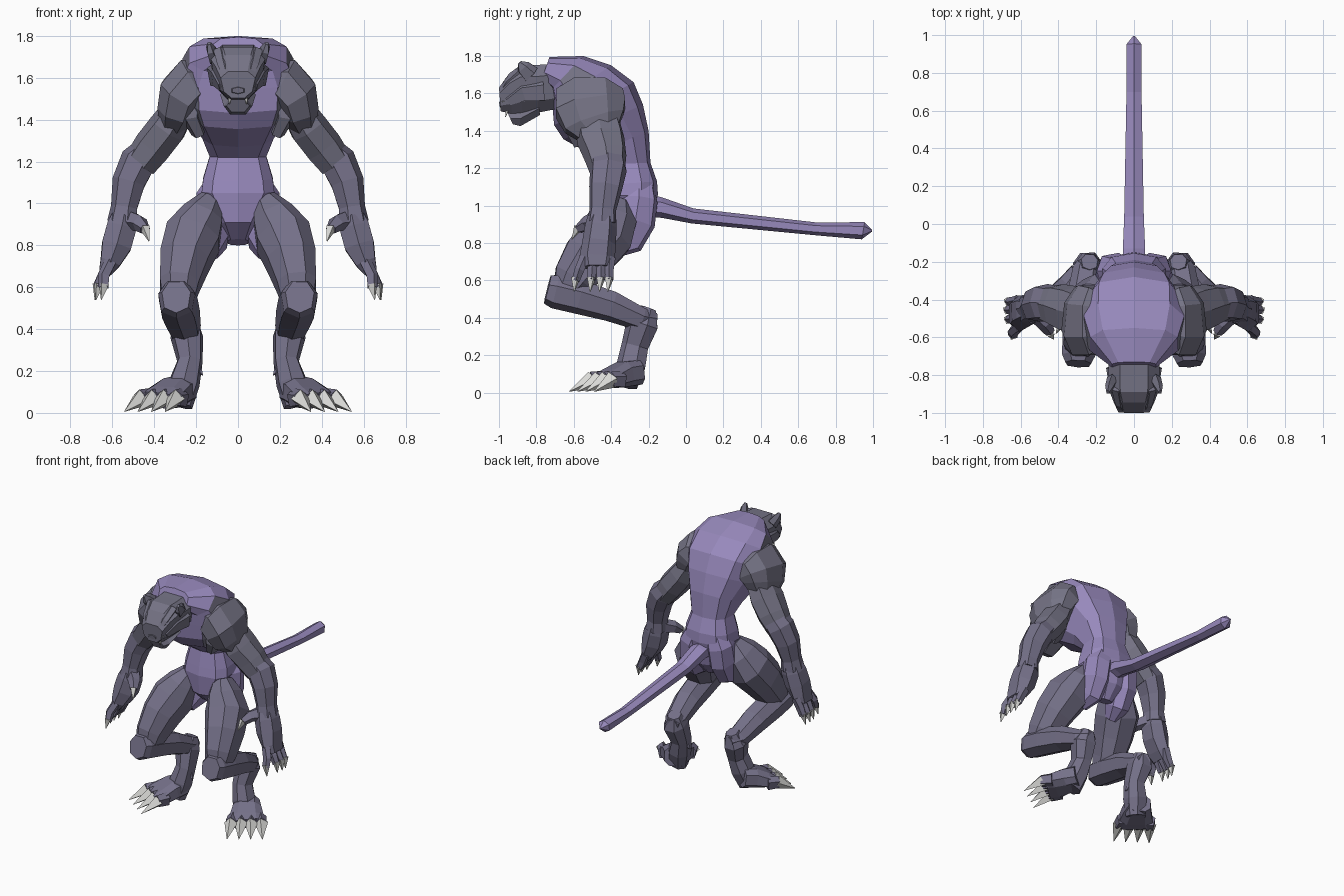
import bpy, bmesh, math
from mathutils import Vector as V


def material(name, rgb):
    m = bpy.data.materials.new(name)
    m.diffuse_color = (*rgb, 1)
    return m


PURPLE = material("purple_hide", (0.31, 0.25, 0.50))
GREY = material("grey_fur", (0.178, 0.172, 0.235))
DUSK = material("dusky_fur", (0.178, 0.165, 0.25))
BONE = material("claw_bone", (0.70, 0.70, 0.68))
EYE = material("pale_eye", (0.5, 0.52, 0.48))


def skin(name, frames, sides, mat, mirror=False, square=0.85, turn=0.0, taper=0.0):
    """Loft faceted rings given as (centre, half axis A, half axis B)."""
    bm = bmesh.new()
    rows = []
    for c, a, b in frames:
        row = []
        for i in range(sides):
            t = math.tau * (i + turn) / sides
            u, v = (math.copysign(abs(f) ** square, f) for f in (math.cos(t), math.sin(t)))
            row.append(bm.verts.new(c + a * u + b * v * (1 + taper * u)))
        rows.append(row)
    for r, s in zip(rows, rows[1:]):
        for i in range(sides):
            j = (i + 1) % sides
            bm.faces.new((r[i], r[j], s[j], s[i]))
    bm.faces.new(rows[0][::-1])
    bm.faces.new(rows[-1])
    bmesh.ops.recalc_face_normals(bm, faces=bm.faces)
    me = bpy.data.meshes.new(name)
    bm.to_mesh(me)
    bm.free()
    me.materials.append(mat)
    ob = bpy.data.objects.new(name, me)
    bpy.context.collection.objects.link(ob)
    if mirror:
        ob.modifiers.new("mirror", 'MIRROR').use_mirror_merge = False
    return ob


def body(name, rings, sides, mat, **kw):
    """Rings across the centre plane: front y, z, back y, z, half width."""
    frames = []
    for fy, fz, by, bz, w in rings:
        f, b = V((0, fy, fz)), V((0, by, bz))
        frames.append(((f + b) / 2, (b - f) / 2, V((w, 0, 0))))
    return skin(name, frames, sides, mat, **kw)


def limb(name, rings, sides, mat, ref, **kw):
    """Rings along a path: x, y, z, half size across ref, half size along ref."""
    pts = [V(r[:3]) for r in rings]
    frames = []
    for i, r in enumerate(rings):
        t = (pts[min(i + 1, len(pts) - 1)] - pts[max(i - 1, 0)]).normalized()
        side = (ref - t * ref.dot(t)).normalized()
        frames.append((pts[i], t.cross(side) * r[3], side * r[4]))
    return skin(name, frames, sides, mat, mirror=True, **kw)


X, Y = V((1, 0, 0)), V((0, 1, 0))


def spike(name, base, tip, r, mat, end=0.002):
    limb(name, [(*base, r, r), (*tip, end, end)], 4, mat, V((0.9, 0.43, 0.1)))


# torso, curling forward from crotch to neck
torso = body("torso", [
    (-.36, .83, -.26, .80, .05), (-.45, .91, -.18, .89, .09), (-.46, 1.05, -.15, 1.06, .18),
    (-.45, 1.11, -.155, 1.13, .172), (-.43, 1.22, -.19, 1.23, .14), (-.50, 1.27, -.20, 1.40, .175),
    (-.655, 1.355, -.23, 1.54, .235), (-.705, 1.43, -.28, 1.66, .27), (-.715, 1.54, -.40, 1.75, .275),
    (-.72, 1.62, -.55, 1.80, .24), (-.77, 1.68, -.73, 1.795, .12)], 10, PURPLE, square=.7)
# flanks of the chest are furred
torso.data.materials.append(GREY)
for p in torso.data.polygons:
    if abs(p.normal.x) > .75 and p.center.z > 1.32 and p.center.y < -.42:
        p.material_index = 1
# rump on each side of the tail
limb("rump", [(.07, -.25, 1.12, .07, .08), (.105, -.25, 1.03, .095, .10), (.115, -.27, .92, .09, .11),
              (.115, -.32, .82, .07, .10), (.13, -.39, .765, .04, .05)], 7, PURPLE, Y)

# tail
body("tail", [
    (-.22, .94, -.20, 1.06, .07), (-.13, .935, -.13, 1.045, .068), (.03, .905, .04, .985, .06),
    (.69, .842, .70, .91, .046), (.94, .82, .955, .912, .046), (.995, .862, .995, .872, .006)],
    6, PURPLE, square=1)

# head: skull, jaw, brows, ears, eyes and nose
body("head", [
    (-.64, 1.52, -.64, 1.77, .13), (-.79, 1.49, -.80, 1.76, .13), (-.875, 1.49, -.89, 1.755, .125),
    (-.93, 1.485, -.945, 1.715, .105), (-.99, 1.50, -1.0, 1.635, .08)], 8, GREY,
    turn=.5, square=.75, taper=.2)
body("jaw", [(-.78, 1.48, -.79, 1.56, .085), (-.885, 1.42, -.89, 1.51, .068),
             (-.925, 1.432, -.955, 1.50, .055)], 6, GREY, turn=.5)
limb("cheek", [(.10, -.76, 1.62, .07, .05), (.10, -.87, 1.61, .06, .03),
               (.075, -.95, 1.56, .03, .02)], 5, GREY, X)
limb("brow", [(.085, -.87, 1.73, .025, .035), (.07, -.95, 1.66, .025, .03),
              (.055, -.985, 1.61, .015, .018)], 5, GREY, X)
limb("ear", [(.115, -.83, 1.70, .05, .03), (.132, -.87, 1.74, .04, .022),
             (.138, -.89, 1.765, .012, .01)], 5, GREY, X)
limb("eye", [(.064, -.975, 1.558, .012, .017), (.068, -.987, 1.558, .008, .013)], 4, EYE, X)
body("nose", [(-.98, 1.515, -.985, 1.56, .045), (-.995, 1.525, -1.0, 1.555, .03)], 6, GREY)
spike("fang", (.04, -.955, 1.51), (.04, -.965, 1.475), .01, BONE)

# arm from deltoid to upper arm
limb("shoulder", [
    (.14, -.51, 1.59, .08, .14), (.21, -.515, 1.575, .135, .19), (.265, -.51, 1.52, .122, .20),
    (.288, -.49, 1.45, .10, .175), (.31, -.46, 1.38, .07, .11)], 8, GREY, Y, turn=.5)
limb("upper_arm", [
    (.28, -.47, 1.45, .08, .12), (.335, -.455, 1.36, .095, .13), (.405, -.43, 1.27, .095, .115),
    (.465, -.42, 1.19, .085, .095)], 7, GREY, Y)
# chest muscle under the shoulder
limb("side_muscle", [(.225, -.56, 1.54, .07, .10), (.225, -.56, 1.42, .05, .10),
                     (.19, -.53, 1.34, .035, .08)], 6, GREY, Y)
limb("forearm", [
    (.41, -.42, 1.27, .07, .09), (.475, -.415, 1.20, .09, .10), (.52, -.43, 1.10, .082, .09),
    (.542, -.445, .98, .065, .072), (.55, -.45, .91, .075, .08)], 7, DUSK, Y)
limb("hand", [
    (.545, -.45, .94, .065, .075), (.555, -.455, .89, .08, .085), (.58, -.465, .80, .08, .09),
    (.61, -.475, .72, .055, .095), (.635, -.475, .67, .035, .08)], 6, DUSK, Y, turn=.5)

# fingers with claws
for i, (x, y, tip) in enumerate([(.65, -.55, -.59), (.675, -.50, -.505),
                                 (.68, -.455, -.455), (.675, -.415, -.41)]):
    limb(f"finger_{i}", [(.61, y + .01, .72, .03, .03), (.64, (y + tip) / 2, .655, .03, .027),
                         (x - .01, tip, .60, .025, .022)], 5, DUSK, Y)
    spike(f"finger_claw_{i}", (x - .01, tip, .615), (x + .003, tip - .008, .54), .027, BONE)
limb("thumb", [(.52, -.47, .92, .05, .05), (.47, -.53, .905, .04, .04),
               (.445, -.575, .875, .026, .026)], 5, DUSK, Y)
spike("thumb_claw", (.445, -.575, .885), (.425, -.61, .82), .026, BONE)

# digitigrade leg: thigh, shin, ankle and foot
limb("thigh", [
    (.125, -.36, 1.02, .07, .06), (.165, -.385, .94, .13, .105), (.215, -.43, .84, .155, .14),
    (.255, -.52, .73, .145, .125), (.28, -.60, .61, .12, .10), (.285, -.65, .53, .07, .08)],
    8, DUSK, X, turn=.5)
limb("shin", [
    (.295, -.74, .555, .08, .07), (.293, -.70, .545, .095, .09), (.285, -.57, .515, .095, .095),
    (.27, -.40, .465, .085, .09), (.25, -.24, .395, .065, .075), (.23, -.165, .385, .045, .045)],
    7, DUSK, X)
limb("ankle", [
    (.235, -.20, .45, .045, .045), (.245, -.23, .37, .09, .08), (.23, -.27, .25, .075, .062),
    (.255, -.29, .15, .08, .075), (.285, -.315, .04, .06, .07)], 7, DUSK, X)
limb("foot", [
    (.265, -.26, .11, .07, .08), (.305, -.33, .10, .07, .10), (.35, -.40, .075, .055, .12),
    (.385, -.44, .06, .04, .12)], 8, DUSK, V((.86, .5, 0)), turn=.5, square=.7)

# toes with claws, fanned across the turned-out foot
for i in range(4):
    s = (i - 1.5) * .064
    root = V((.37 + .86 * s, -.43 + .55 * s, .07))
    aim = V((.5 + s, -.85 + s, 0))
    limb(f"toe_{i}", [(*(root - aim * .05), .048, .038), (*(root + aim * .03), .042, .036)],
         5, DUSK, V((.86, .5, 0)))
    spike(f"toe_claw_{i}", root + aim * .02, root + aim * .15 - V((0, 0, .063)), .046, BONE)
# dew spur on the inside of the ankle
spike("spur", (.22, -.26, .25), (.168, -.29, .18), .045, DUSK)
